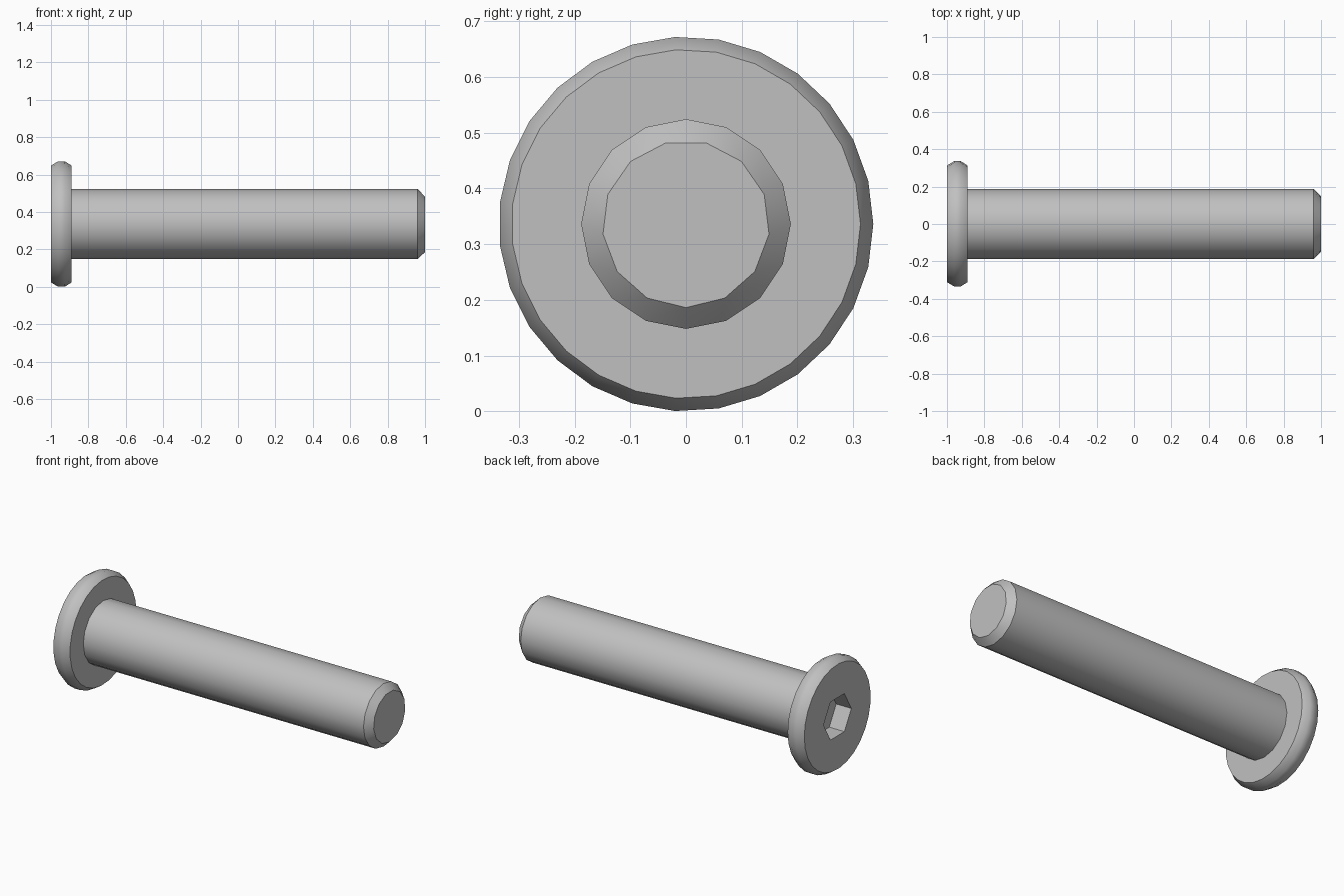
import bpy, bmesh, math

old = bpy.data.objects.get("Cube")
if old:
    bpy.data.objects.remove(old, do_unlink=True)

AXIS_Z = 0.336  # height of the bolt's long axis

steel = bpy.data.materials.new("grey steel")
steel.use_nodes = True
GREY = (0.53, 0.53, 0.53, 1)
steel.diffuse_color = GREY
steel.node_tree.nodes["Principled BSDF"].inputs["Base Color"].default_value = GREY


def ring(bm, x, radius, sides, start=0.0):
    """Circle of vertices around the long axis."""
    angles = [start + math.tau * i / sides for i in range(sides)]
    return [bm.verts.new((x, radius * math.cos(a), AXIS_Z + radius * math.sin(a)))
            for a in angles]


def loft(bm, a, b):
    n = len(a)
    for i in range(n):
        j = (i + 1) % n
        bm.faces.new((a[i], a[j], b[j], b[i]))


def loop_edges(bm, r):
    return [bm.edges.get((r[i - 1], r[i])) for i in range(len(r))]


def finish(bm, name):
    bmesh.ops.recalc_face_normals(bm, faces=bm.faces[:])
    mesh = bpy.data.meshes.new(name)
    bm.to_mesh(mesh)
    bm.free()
    mesh.materials.append(steel)
    obj = bpy.data.objects.new(name, mesh)
    bpy.context.collection.objects.link(obj)
    bpy.ops.object.select_all(action='DESELECT')
    obj.select_set(True)
    bpy.context.view_layer.objects.active = obj
    bpy.ops.object.shade_smooth_by_angle(angle=math.radians(36))


# Head: chamfered disc with a hexagonal socket
bm = bmesh.new()
profile = [(-1.0, 0.313), (-0.962, 0.336), (-0.926, 0.336), (-0.89, 0.313)]
rings = [ring(bm, x, r, 27) for x, r in profile]
for a, b in zip(rings, rings[1:]):
    loft(bm, a, b)
bm.faces.new(rings[-1])
socket_rim = ring(bm, -1.0, 0.131, 6)
socket_floor = ring(bm, -0.83, 0.131, 6)
loft(bm, socket_rim, socket_floor)
bm.faces.new(socket_floor)
bmesh.ops.triangle_fill(bm, use_beauty=True,
                        edges=loop_edges(bm, rings[0]) + loop_edges(bm, socket_rim))
finish(bm, "bolt_head")

# Shank: plain rod whose end tapers to a smaller flat tip
bm = bmesh.new()
ring(bm, -0.9, 0.188, 16)
ring(bm, 0.96, 0.188, 16)
ring(bm, 1.0, 0.15, 13, -math.pi / 2)
bmesh.ops.convex_hull(bm, input=bm.verts[:])
bmesh.ops.dissolve_limit(bm, angle_limit=math.radians(1),
                         verts=bm.verts[:], edges=bm.edges[:])
finish(bm, "bolt_shank")
